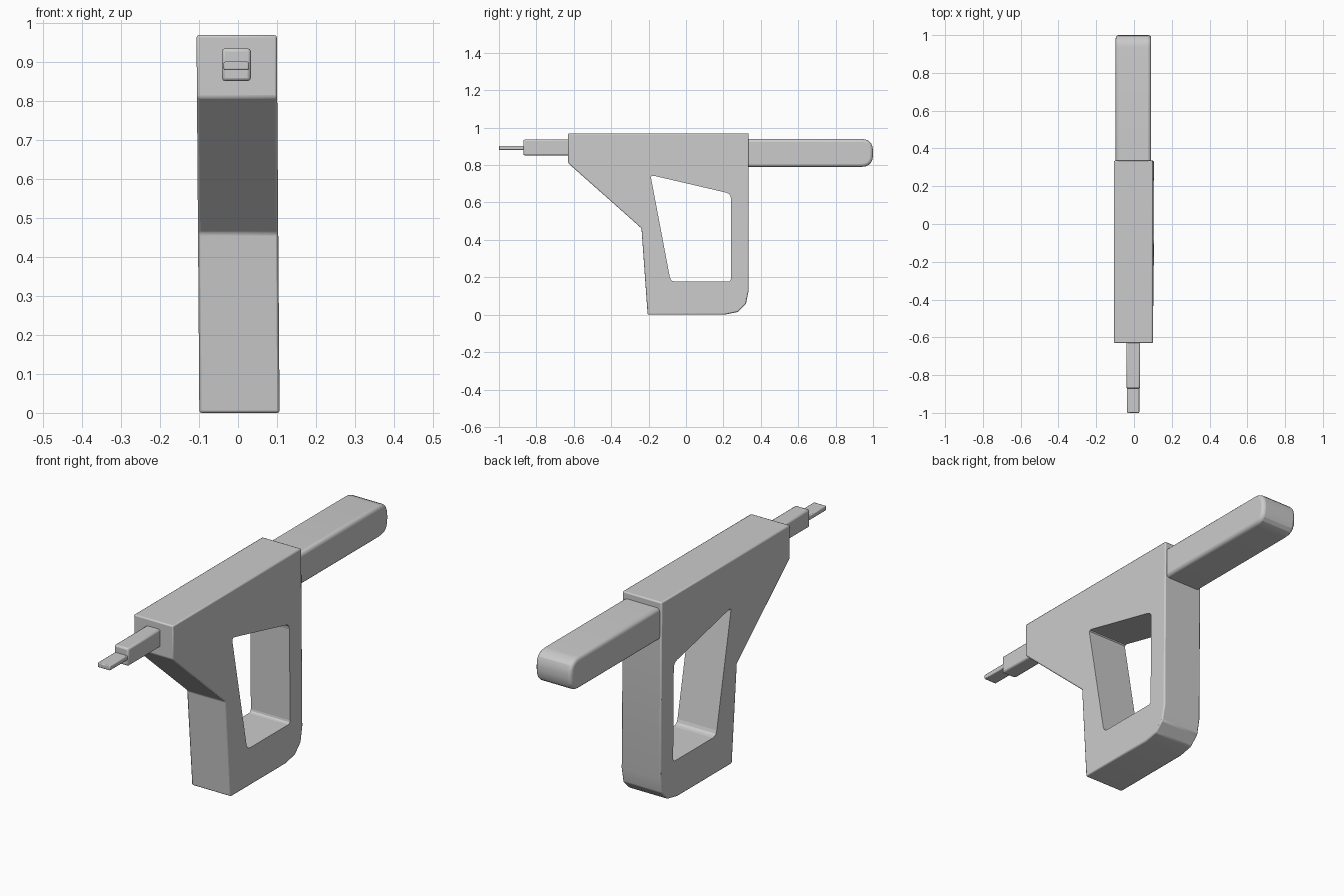
import bpy, bmesh, math
from mathutils import Vector

if "Cube" in bpy.data.objects:
    bpy.data.objects.remove(bpy.data.objects["Cube"])


def rounded(profile, steps):
    """Soften each (y, z, setback) corner with a short curve."""
    out = []
    for i, (y, z, r) in enumerate(profile):
        p = Vector((y, z))
        if r == 0:
            out.append(p)
            continue
        a = Vector(profile[i - 1][:2])
        b = Vector(profile[(i + 1) % len(profile)][:2])
        a = p + (a - p).normalized() * r
        b = p + (b - p).normalized() * r
        for s in range(steps + 1):
            t = s / steps
            out.append(a * (1 - t) ** 2 + p * 2 * t * (1 - t) + b * t ** 2)
    return out


def prism(name, profile, x0, x1, steps=3, bevel=0, segments=2, lean=0):
    """Extrude a side profile across x, with a slight sideways lean."""
    pts = rounded(profile, steps)
    bm = bmesh.new()
    face = bm.faces.new([bm.verts.new((x0, p.x, p.y)) for p in pts])
    ext = bmesh.ops.extrude_face_region(bm, geom=[face])
    for v in ext["geom"]:
        if isinstance(v, bmesh.types.BMVert):
            v.co.x = x1
    for v in bm.verts:
        v.co.x += lean * (0.5 - v.co.z)
    bmesh.ops.recalc_face_normals(bm, faces=bm.faces)
    mesh = bpy.data.meshes.new(name)
    bm.to_mesh(mesh)
    bm.free()
    ob = bpy.data.objects.new(name, mesh)
    bpy.context.collection.objects.link(ob)
    if bevel:
        m = ob.modifiers.new("edge_round", "BEVEL")
        m.width, m.segments = bevel, segments
        m.limit_method, m.angle_limit = "ANGLE", math.radians(32)
    return ob


def box_profile(y0, y1, z0, z1):
    return [(y0, z0, 0), (y1, z0, 0), (y1, z1, 0), (y0, z1, 0)]


# Main housing with sloped front, grip and rear strut
body = prism("body_frame", [
    (-0.63, 0.97, 0), (0.335, 0.97, 0), (0.335, 0, 0.13), (-0.205, 0, 0),
    (-0.238, 0.462, 0), (-0.63, 0.81, 0)], -0.103, 0.103, bevel=0.006, lean=0.0075)

# Hand opening
cutter = prism("hand_opening_cutter", [
    (-0.19, 0.747, 0.02), (0.24, 0.647, 0.025), (0.24, 0.177, 0.015),
    (-0.082, 0.177, 0.025)], -0.3, 0.3)
cutter.hide_render = True
cutter.hide_set(True)
cut = body.modifiers.new("hand_opening", "BOOLEAN")
cut.object, cut.operation, cut.solver = cutter, "DIFFERENCE", "EXACT"

# Rear cylinder-like handle with a rounded end
rear = prism("rear_handle", [
    (0.30, 0.79, 0), (1.0, 0.79, 0.065), (1.0, 0.94, 0.065), (0.30, 0.94, 0)],
    -0.097, 0.091, steps=5, bevel=0.016, segments=3)

# Stepped nozzle
nozzle = prism("nozzle", box_profile(-0.87, -0.60, 0.852, 0.936),
               -0.041, 0.033, bevel=0.008)
tip = prism("nozzle_tip", box_profile(-1.0, -0.84, 0.88, 0.902),
            -0.037, 0.028, bevel=0.004)

# Smooth shading on the small rounded edges only
for ob in (body, rear, nozzle, tip):
    bpy.ops.object.select_all(action="DESELECT")
    ob.select_set(True)
    bpy.context.view_layer.objects.active = ob
    bpy.ops.object.shade_smooth_by_angle(angle=math.radians(20))
